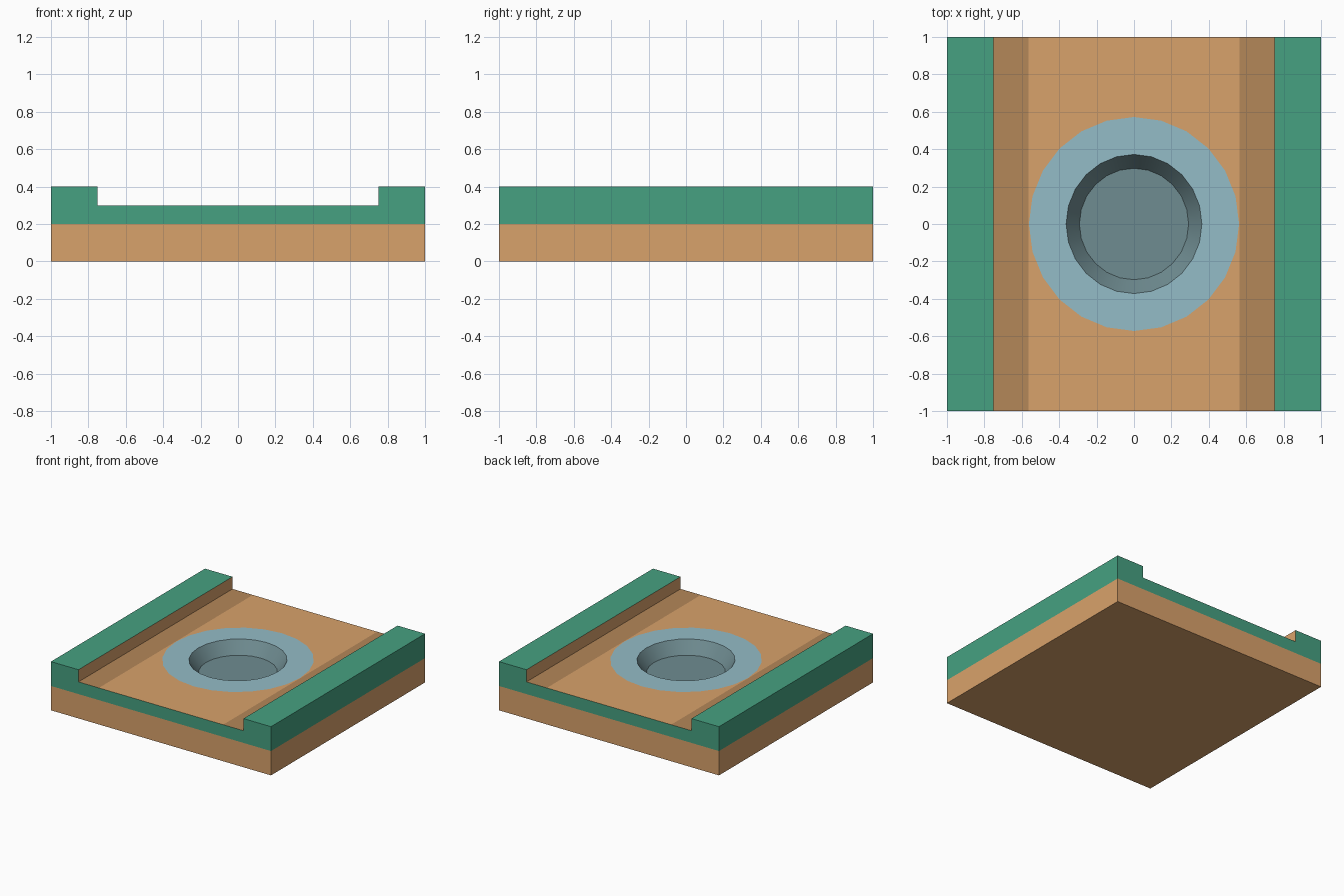
import bpy, bmesh, math

if "Cube" in bpy.data.objects:
    bpy.data.objects.remove(bpy.data.objects["Cube"])

def material(name, r, g, b):
    m = bpy.data.materials.new(name)
    m.diffuse_color = [((c / 255 + 0.055) / 1.055) ** 2.4 for c in (r, g, b)] + [1]
    m.use_nodes = True
    m.node_tree.nodes["Principled BSDF"].inputs["Base Color"].default_value = m.diffuse_color
    return m

GREEN = material("green", 70, 161, 129)
ORANGE = material("orange", 217, 162, 107)
BROWN = material("shaded_orange", 180, 135, 89)
BLUE = material("pale_blue", 148, 188, 199)
SLATE = material("slate_blue", 111, 140, 145)

SIDES = 24
TOP, FLOOR, STRIP = 0.3, 0.2, 0.565

def ring(bm, rx, ry, z):
    step = 2 * math.pi / SIDES
    return [bm.verts.new((rx * math.cos(i * step), ry * math.sin(i * step), z))
            for i in range(SIDES)]

def finish(bm, name, mats):
    mesh = bpy.data.meshes.new(name)
    bm.to_mesh(mesh)
    bm.free()
    for m in mats:
        mesh.materials.append(m)
    obj = bpy.data.objects.new(name, mesh)
    bpy.context.collection.objects.link(obj)
    return obj

# Channelled slab: mirrored profile swept from front to back
half = [(STRIP, TOP), (0.75, TOP), (0.75, 0.4), (1, 0.4), (1, 0.2), (1, 0)]
profile = half + [(-x, z) for x, z in reversed(half)]
half_mats = [2, 1, 0, 0, 1]
sweep_mats = half_mats + [1] + half_mats[::-1]

bm = bmesh.new()
front, back = [[bm.verts.new((x, y, z)) for x, z in profile] for y in (-1, 1)]
for i, mat in enumerate(sweep_mats):
    bm.faces.new((front[i], front[i + 1], back[i + 1], back[i])).material_index = mat

# End caps: orange lower half, green upper half
for row in (front, back):
    bm.faces.new(row[4:8]).material_index = 1
    bm.faces.new(row[:5] + row[7:]).material_index = 0

# Channel floor, filled around the round inlay
hole = ring(bm, 0.562, 0.572, TOP)
edges = [bm.edges.new((hole[i - 1], hole[i])) for i in range(SIDES)]
outline = [front[0], front[-1], back[-1], back[0]]
for i in range(4):
    pair = (outline[i - 1], outline[i])
    edges.append(bm.edges.get(pair) or bm.edges.new(pair))
fill = bmesh.ops.triangle_fill(bm, use_beauty=True, edges=edges)
for f in fill["geom"]:
    if isinstance(f, bmesh.types.BMFace):
        f.material_index = 1
bmesh.ops.recalc_face_normals(bm, faces=bm.faces[:])
finish(bm, "channelled_slab", [GREEN, ORANGE, BROWN])

# Inlay ring with tapered recess
bm = bmesh.new()
loops = [ring(bm, 0.562, 0.572, TOP),
         ring(bm, 0.363, 0.372, TOP),
         ring(bm, 0.292, 0.298, FLOOR)]
for level in range(2):
    a, b = loops[level], loops[level + 1]
    for i in range(SIDES):
        j = (i + 1) % SIDES
        f = bm.faces.new((a[i], a[j], b[j], b[i]))
        f.material_index = level
        f.smooth = level == 1
bm.faces.new(loops[2]).material_index = 1
for loop in loops[1:]:
    for i in range(SIDES):
        bm.edges.get((loop[i - 1], loop[i])).smooth = False
finish(bm, "inlay_recess", [BLUE, SLATE])
